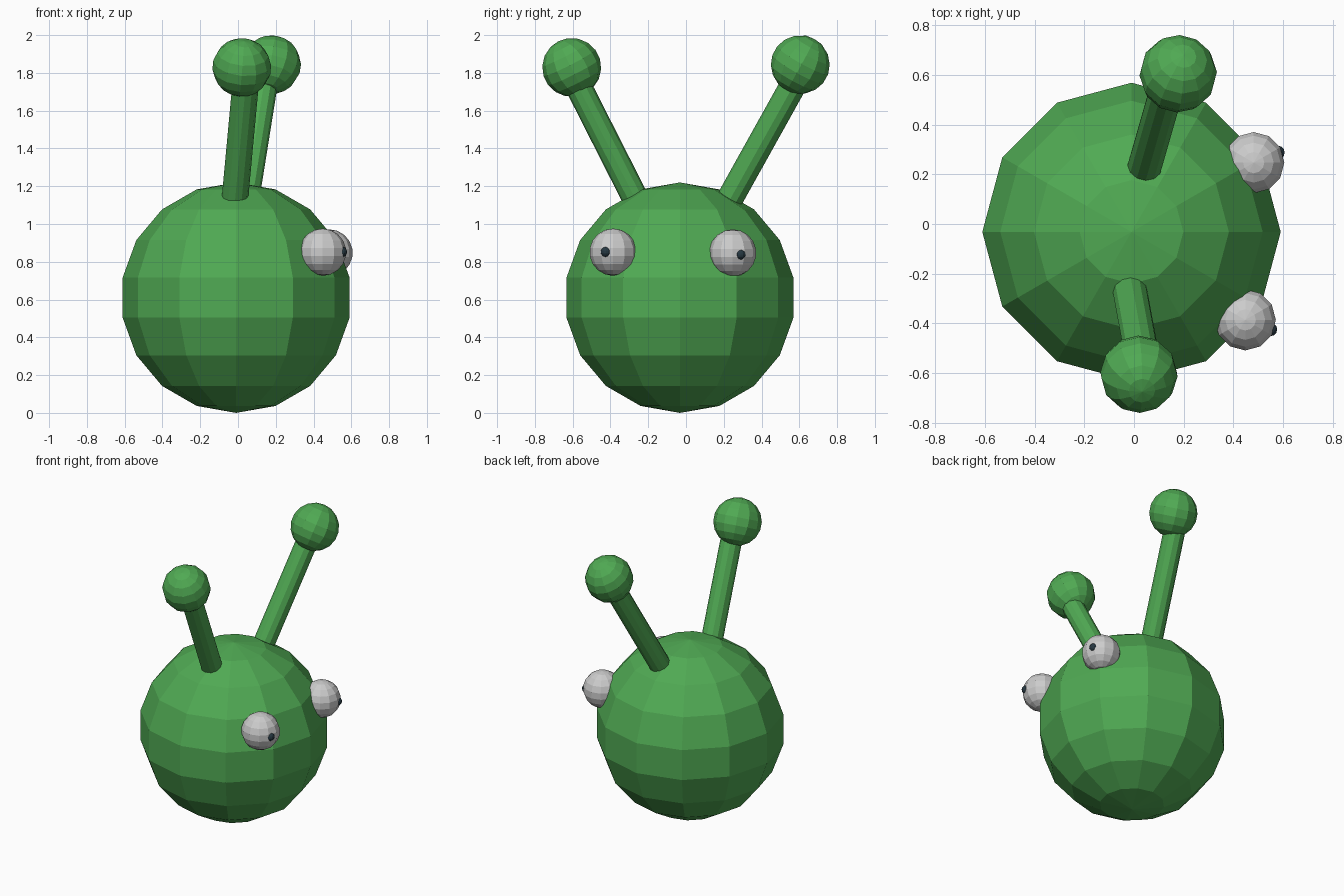
import bpy
from mathutils import Vector

if "Cube" in bpy.data.objects:
    bpy.data.objects.remove(bpy.data.objects["Cube"])


def material(name, color):
    mat = bpy.data.materials.new(name)
    mat.diffuse_color = color
    mat.use_nodes = True
    mat.node_tree.nodes["Principled BSDF"].inputs["Base Color"].default_value = mat.diffuse_color
    return mat


GREEN = material("green", (0.08, 0.40, 0.087, 1))
DARK = material("dark", (0.02, 0.04, 0.055, 1))


def finish(name, mat):
    ob = bpy.context.object
    ob.name = name
    if mat:
        ob.data.materials.append(mat)
    return ob


def ball(name, center, radius, mat=None, axis=(0, 0, 1)):
    """Low-poly sphere, 12 segments by 9 rings, its pole along axis."""
    rot = Vector((0, 0, 1)).rotation_difference(Vector(axis)).to_euler()
    bpy.ops.mesh.primitive_uv_sphere_add(segments=12, ring_count=9, radius=radius,
                                         location=center, rotation=rot)
    return finish(name, mat)


def rod(name, start, end, radius, mat):
    a, b = Vector(start), Vector(end)
    rot = Vector((0, 0, 1)).rotation_difference(b - a).to_euler()
    bpy.ops.mesh.primitive_cylinder_add(vertices=12, radius=radius, depth=(b - a).length,
                                        location=(a + b) / 2, rotation=rot)
    return finish(name, mat)


# Round body
ball("body", (-0.01, -0.032, 0.61), 0.61, GREEN)

# Antennae: stalk start, stalk end, bulb centre
antennae = {
    "near": ((-0.025, -0.22, 1.04), (0.04, -0.575, 1.74), (0.02, -0.605, 1.829)),
    "far": ((0.028, 0.18, 1.04), (0.14, 0.57, 1.74), (0.178, 0.605, 1.844)),
}
for side, (start, end, bulb) in antennae.items():
    rod(side + "_antenna_stalk", start, end, 0.07, GREEN)
    ball(side + "_antenna_bulb", bulb, 0.156, GREEN, Vector(end) - Vector(start))

# Eyes: eyeball centre, pupil centre
eyes = {
    "near": ((0.448, -0.386, 0.851), (0.549, -0.424, 0.852)),
    "far": ((0.482, 0.247, 0.847), (0.579, 0.288, 0.838)),
}
for side, (eye, pupil) in eyes.items():
    ball(side + "_eyeball", eye, 0.125)
    ball(side + "_pupil", pupil, 0.028, DARK)
